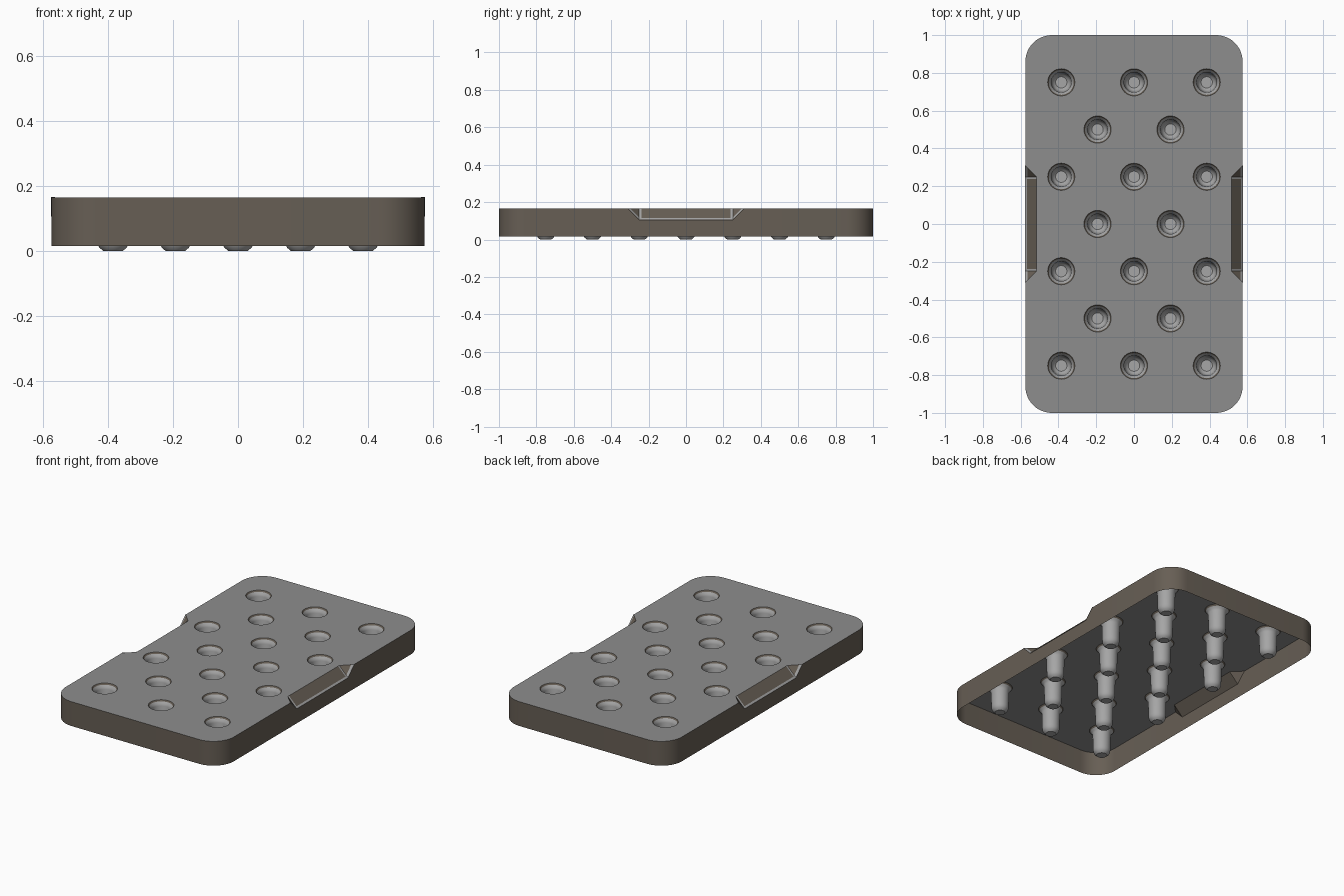
import bpy, bmesh, math
from mathutils import Vector

if "Cube" in bpy.data.objects:
    bpy.data.objects.remove(bpy.data.objects["Cube"])

W, L, R = 0.575, 1.0, 0.14          # half width, half length, corner radius
TOP, BOT = 0.165, 0.015             # shell heights
NX, NZ, NY = 0.06, 0.06, 0.25       # notch inset, drop, half length
SEG = 32
HOLE = 0.072


def mat(name, rgb):
    m = bpy.data.materials.new(name)
    m.diffuse_color = (*rgb, 1)
    m.use_nodes = True
    m.node_tree.nodes["Principled BSDF"].inputs["Base Color"].default_value = m.diffuse_color
    return m


grey = mat("mid grey", (0.27, 0.27, 0.27))
brown = mat("dark brown", (0.135, 0.113, 0.09))
pale = mat("light grey", (0.38, 0.38, 0.38))


def finish(bm, name, mats):
    me = bpy.data.meshes.new(name)
    bm.to_mesh(me)
    bm.free()
    for m in mats:
        me.materials.append(m)
    me.shade_smooth()
    me.set_sharp_from_angle(angle=math.radians(30))
    ob = bpy.data.objects.new(name, me)
    bpy.context.collection.objects.link(ob)
    return ob


# Outline as pairs: (point on the top plate, point on top of the wall)
outline = []


def corner(cx, cy, a0):
    for i in range(13):
        a = math.radians(a0 + 90 * i / 12)
        p = Vector((cx + R * math.cos(a), cy + R * math.sin(a), TOP))
        outline.append((p, p))


def notch(s):
    for y, cut in ((-NY - NX, 0), (-NY, 1), (NY, 1), (NY + NX, 0)):
        outline.append((Vector((s * (W - NX * cut), s * y, TOP)),
                        Vector((s * W, s * y, TOP - NZ * cut))))


notch(1)
corner(W - R, L - R, 0)
corner(-W + R, L - R, 90)
notch(-1)
corner(-W + R, -L + R, 180)
corner(W - R, -L + R, 270)

# Staggered cup positions
cups = [(x, y) for y in (-0.75, -0.25, 0.25, 0.75) for x in (-0.385, 0, 0.385)]
cups += [(x, y) for y in (-0.5, 0, 0.5) for x in (-0.193, 0.193)]


def ring(bm, x, y, r, z):
    return [bm.verts.new((x + r * math.cos(2 * math.pi * i / SEG),
                          y + r * math.sin(2 * math.pi * i / SEG), z)) for i in range(SEG)]


# Top plate with round holes
bm = bmesh.new()
loops = [[bm.verts.new(p) for p, q in outline]]
loops += [ring(bm, x, y, HOLE, TOP) for x, y in cups]
edges = [bm.edges.new((lp[i - 1], lp[i])) for lp in loops for i in range(len(lp))]
bmesh.ops.triangle_fill(bm, use_beauty=True, edges=edges, normal=(0, 0, 1))
for f in bm.faces:
    f.normal_update()
    if f.normal.z < 0:
        f.normal_flip()
finish(bm, "top_plate", [grey])

# Thin side wall and sloped notch faces
bm = bmesh.new()
n = len(outline)
for i in range(n):
    (p0, q0), (p1, q1) = outline[i], outline[(i + 1) % n]
    lo = [Vector((q.x, q.y, BOT)) for q in (q0, q1)]
    bm.faces.new([bm.verts.new(v) for v in (lo[0], lo[1], q1, q0)])
    slope = [q0, q1]
    if p1 != q1:
        slope.append(p1)
    if p0 != q0:
        slope.append(p0)
    if len(slope) > 2:
        bm.faces.new([bm.verts.new(v) for v in slope])
bmesh.ops.remove_doubles(bm, verts=bm.verts, dist=1e-5)
finish(bm, "side_wall", [brown])

# Pale edge strips around each notch
bm = bmesh.new()


def strip(pts, sx, sy):
    vs = [bm.verts.new((sx * (x + 0.001), sy * y, z + 0.001)) for x, y, z in pts]
    bm.faces.new(vs if sx * sy > 0 else vs[::-1])


for sx in (1, -1):
    for sy in (1, -1):
        a = Vector((W - NX, NY, TOP))
        b = Vector((W, NY + NX, TOP))
        c = Vector((W, NY, TOP - NZ))
        in_y = Vector((0, -0.011, 0))
        up = Vector((-0.009, 0, 0.009))
        mid = Vector((W, 0, TOP - NZ))
        strip((c, b, b.lerp(a, 0.2), c.lerp(a, 0.2)), sx, sy)
        strip((c, a, a + in_y, c + in_y), sx, sy)
        strip((mid, c, c + up, mid + up), sx, sy)
finish(bm, "notch_trim", [pale])

# Hollow cups: lathe profile from brown rim to closed tip
profile = [(HOLE, TOP), (0.066, 0.157), (0.057, 0.147), (0.053, 0.135),
           (0.050, 0.035), (0.048, 0.022), (0.042, 0.010), (0.030, 0.0)]
bm = bmesh.new()
for x, y in cups:
    rings = [ring(bm, x, y, r, z) for r, z in profile]
    for k in range(len(rings) - 1):
        u, d = rings[k], rings[k + 1]
        for i in range(SEG):
            f = bm.faces.new((u[i - 1], u[i], d[i], d[i - 1]))
            f.material_index = 1 if k == 0 else 0
    bm.faces.new(rings[-1])
finish(bm, "cups", [pale, brown])
